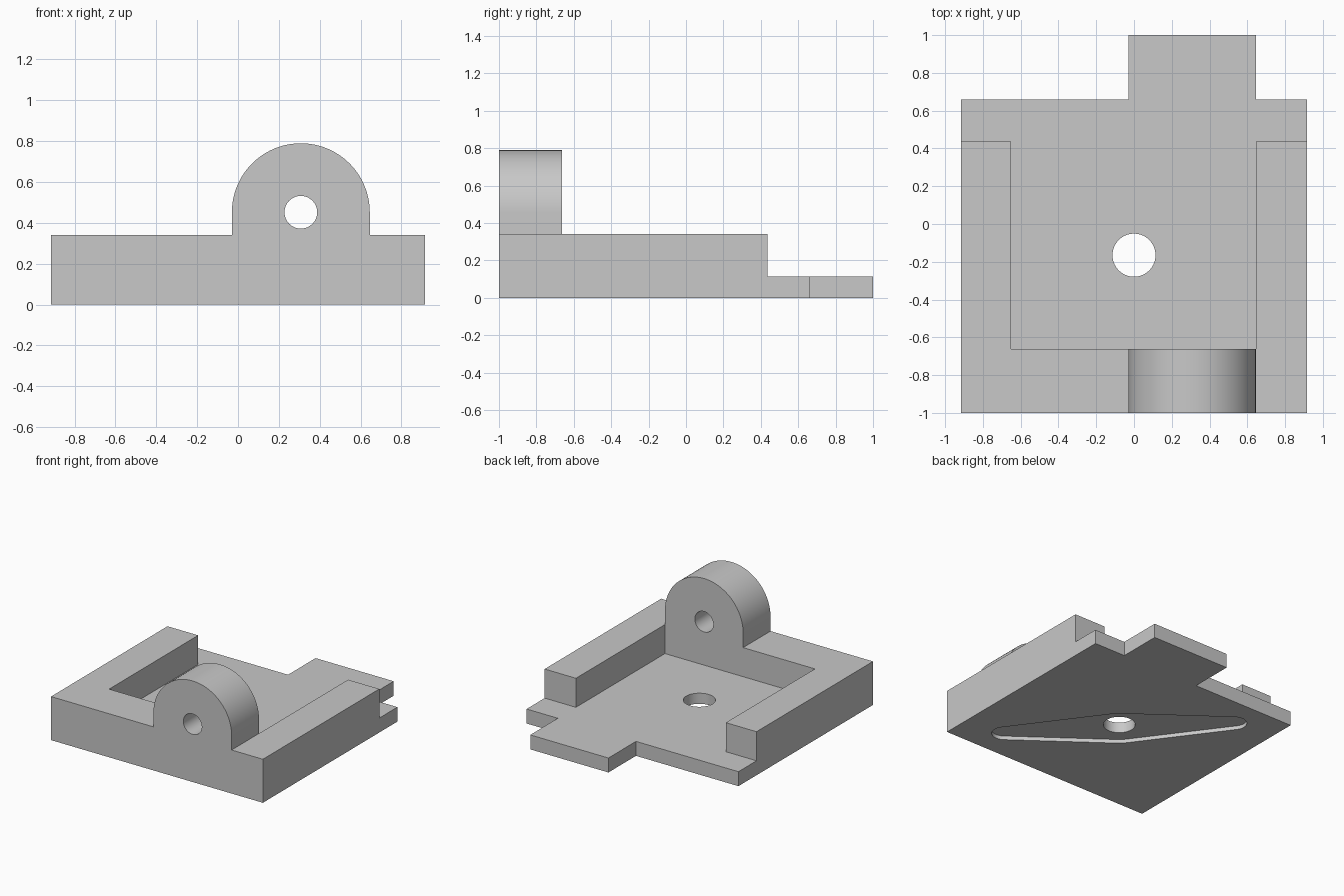
import bpy, bmesh
from math import pi, acos, cos, sin
from mathutils import Matrix, Vector

if "Cube" in bpy.data.objects:
    bpy.data.objects.remove(bpy.data.objects["Cube"])

# Key sizes
HALF_X, FRONT, BACK, TAB_END = 0.915, -1.0, 0.66, 1.0
LUG_L, LUG_R = -0.03, 0.645
FLOOR, RIM = 0.113, 0.34
RIM_FRONT, RIM_END, RIM_LEFT = -0.662, 0.437, -0.65
PIVOT = Vector((0.0, -0.165))

grey = bpy.data.materials.new("light grey")
grey.use_nodes = True
grey.diffuse_color = (0.58, 0.58, 0.58, 1)
grey.node_tree.nodes["Principled BSDF"].inputs["Base Color"].default_value = (0.58, 0.58, 0.58, 1)


def arc(cx, cy, r, start, end, n):
    """Points along an arc, both ends included."""
    return [(cx + r * cos(start + (end - start) * i / n),
             cy + r * sin(start + (end - start) * i / n)) for i in range(n + 1)]


def circle(cx, cy, r, n=64):
    return arc(cx, cy, r, 0, 2 * pi, n)[:-1]


def prism(name, outline, low, high, along_y=False):
    """Extrude an outline along z, or an (x, z) outline along y."""
    bm = bmesh.new()
    place = (lambda p: (p[0], low, p[1])) if along_y else (lambda p: (p[0], p[1], low))
    face = bm.faces.new([bm.verts.new(place(p)) for p in outline])
    side = bmesh.ops.extrude_face_region(bm, geom=[face])["geom"]
    shift = (0, high - low, 0) if along_y else (0, 0, high - low)
    bmesh.ops.translate(bm, vec=shift, verts=[g for g in side if isinstance(g, bmesh.types.BMVert)])
    bmesh.ops.recalc_face_normals(bm, faces=bm.faces)
    mesh = bpy.data.meshes.new(name)
    bm.to_mesh(mesh)
    bm.free()
    mesh.materials.append(grey)
    obj = bpy.data.objects.new(name, mesh)
    bpy.context.collection.objects.link(obj)
    return obj


def combine(target, tool, operation):
    """Apply a boolean and discard the tool."""
    bpy.context.view_layer.objects.active = target
    mod = target.modifiers.new("combine", "BOOLEAN")
    mod.operation, mod.solver, mod.object = operation, "EXACT", tool
    bpy.ops.object.modifier_apply(modifier=mod.name)
    bpy.data.objects.remove(tool)


# Floor plate with the back tab
body = prism("mount_body", [
    (-HALF_X, FRONT), (HALF_X, FRONT), (HALF_X, BACK), (LUG_R, BACK), (LUG_R, TAB_END),
    (LUG_L, TAB_END), (LUG_L, BACK), (-HALF_X, BACK)], 0, FLOOR)

# U-shaped rim along the front and both sides
rim = prism("rim", [
    (-HALF_X, FRONT), (HALF_X, FRONT), (HALF_X, RIM_END), (LUG_R, RIM_END),
    (LUG_R, RIM_FRONT), (RIM_LEFT, RIM_FRONT), (RIM_LEFT, RIM_END), (-HALF_X, RIM_END)], FLOOR, RIM)
combine(body, rim, "UNION")

# Rounded lug standing on the front rim
lug_x, lug_r, lug_z = (LUG_L + LUG_R) / 2, (LUG_R - LUG_L) / 2, 0.452
lug = prism("lug", [(LUG_L, RIM), (LUG_R, RIM)] + arc(lug_x, lug_z, lug_r, 0, pi, 48),
            FRONT, RIM_FRONT, along_y=True)
combine(body, lug, "UNION")

# Pin hole through the lug and pivot hole through the floor
combine(body, prism("pin_cutter", circle(lug_x, lug_z, 0.08), -1.2, -0.5, along_y=True), "DIFFERENCE")
combine(body, prism("pivot_cutter", circle(*PIVOT, 0.114), -0.2, 0.25), "DIFFERENCE")

# Shallow diagonal recess underneath: a hub tapering to two round tips
hub, tip, reach, depth = 0.213, 0.09, 0.83, 0.03
lean = acos((hub - tip) / reach)
half = arc(reach, 0, tip, -lean, lean, 16) + arc(0, 0, hub, lean, pi - lean, 8)
turn = Matrix.Rotation(-pi / 4, 2)
outline = [PIVOT + turn @ (Vector(p) * s) for s in (1, -1) for p in half]
combine(body, prism("recess_cutter", outline, -0.1, depth), "DIFFERENCE")

# Smooth the round walls, keep all corners sharp
bpy.ops.object.select_all(action="DESELECT")
body.select_set(True)
bpy.context.view_layer.objects.active = body
bpy.ops.object.shade_smooth_by_angle(angle=pi / 6)
